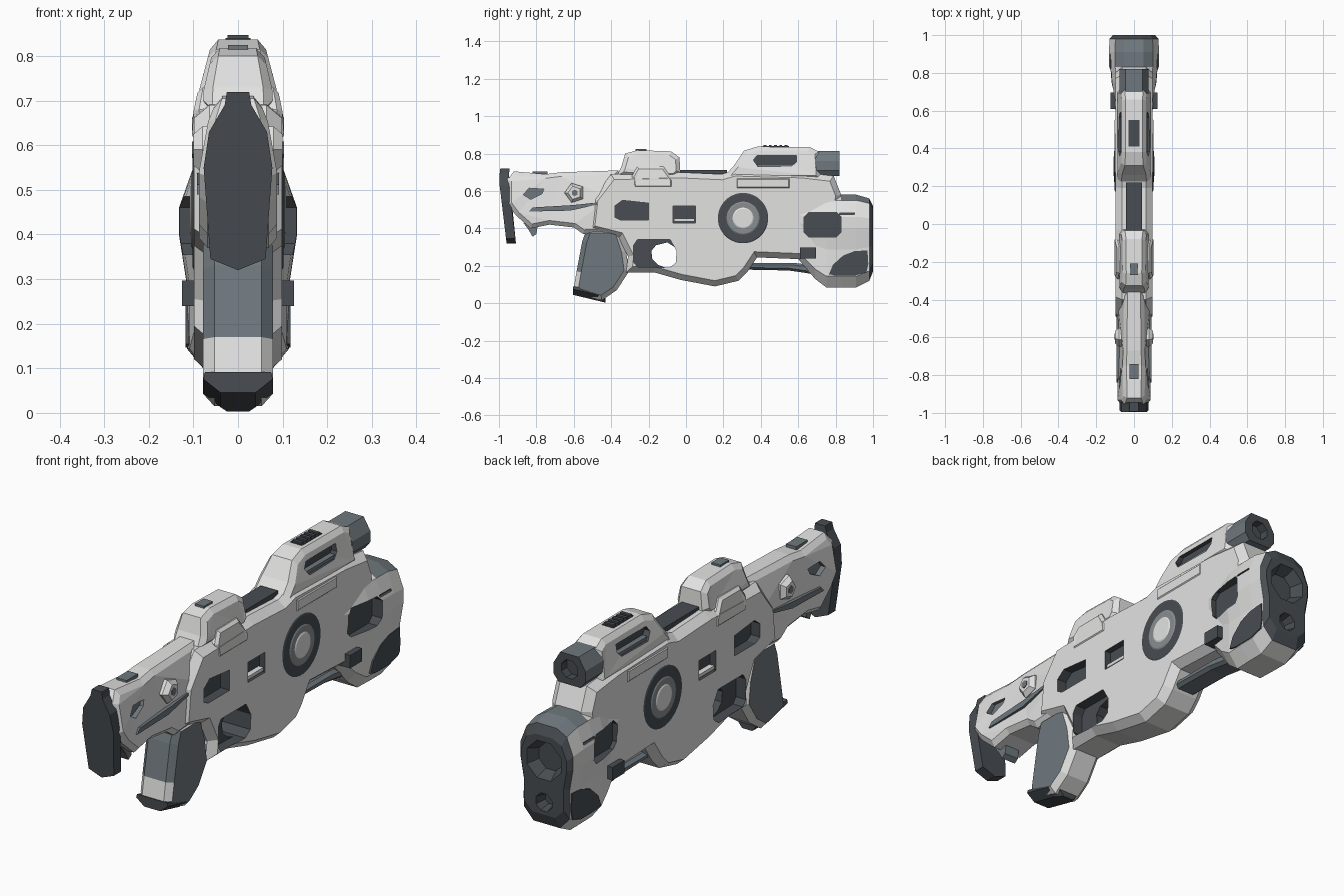
import bpy, bmesh, math

if "Cube" in bpy.data.objects:
    bpy.data.objects.remove(bpy.data.objects["Cube"])


def mat(name, c):
    m = bpy.data.materials.new(name)
    m.diffuse_color = (*c, 1)
    m.use_nodes = True
    m.node_tree.nodes["Principled BSDF"].inputs["Base Color"].default_value = m.diffuse_color
    return m


LIGHT, DARK, SLATE, MID = range(4)
MATS = [mat("light_grey", (0.76, 0.765, 0.755)),
        mat("dark_grey", (0.065, 0.075, 0.085)),
        mat("slate_grey", (0.16, 0.19, 0.21)),
        mat("mid_grey", (0.25, 0.27, 0.28))]


def finish(name, bm, col, rule=None):
    bmesh.ops.recalc_face_normals(bm, faces=bm.faces)
    for f in bm.faces:
        f.normal_update()
        f.material_index = col
        if rule:
            f.material_index = rule(f.calc_center_median(), f.normal)
    me = bpy.data.meshes.new(name)
    bm.to_mesh(me)
    bm.free()
    for m in MATS:
        me.materials.append(m)
    ob = bpy.data.objects.new(name, me)
    bpy.context.collection.objects.link(ob)
    return ob


# side profile (y, z) extruded across x, with optional chamfered sides and taper
def prism(name, pts, w, col, c=0, d=0, x0=None, rule=None, taper=None):
    bm = bmesh.new()
    a, b = (-(w - d), w - d) if x0 is None else (x0, w)
    L = [bm.verts.new((a, y, z)) for y, z in pts]
    R = [bm.verts.new((b, y, z)) for y, z in pts]
    caps = [bm.faces.new(L), bm.faces.new(R)]
    n = len(pts)
    for i in range(n):
        j = (i + 1) % n
        bm.faces.new((L[i], L[j], R[j], R[i]))
    bmesh.ops.recalc_face_normals(bm, faces=bm.faces)
    if c:
        for f in caps:
            bmesh.ops.inset_region(bm, faces=[f], thickness=c, depth=d, use_even_offset=True)
    if taper:
        for v in bm.verts:
            v.co.x *= taper(v.co.z)
        bmesh.ops.triangulate(bm, faces=[f for f in bm.faces if len(f.verts) > 4])
    return finish(name, bm, col, rule)


# skin over equal-length loops of 3D points
def loft(name, loops, col, rule=None):
    bm = bmesh.new()
    rows = [[bm.verts.new(p) for p in l] for l in loops]
    n = len(rows[0])
    for a, b in zip(rows, rows[1:]):
        for i in range(n):
            j = (i + 1) % n
            bm.faces.new((a[i], a[j], b[j], b[i]))
    bm.faces.new(rows[0])
    bm.faces.new(rows[-1])
    return finish(name, bm, col, rule)


def rect(y0, y1, z0, z1, k=0.0):
    if not k:
        return [(y0, z0), (y1, z0), (y1, z1), (y0, z1)]
    return [(y0 + k, z0), (y1 - k, z0), (y1, z0 + k), (y1, z1 - k),
            (y1 - k, z1), (y0 + k, z1), (y0, z1 - k), (y0, z0 + k)]


def circle(a, b, r, n):
    return [(a + r * math.cos(2 * math.pi * (i + .5) / n),
             b + r * math.sin(2 * math.pi * (i + .5) / n)) for i in range(n)]


def mirror(half):
    return half + [(-x, z) for x, z in reversed(half) if x > 1e-6]


def cut(targets, cutter):
    for t in targets:
        m = t.modifiers.new("cut", 'BOOLEAN')
        m.operation, m.solver, m.object = 'DIFFERENCE', 'EXACT', cutter
        bpy.context.view_layer.objects.active = t
        bpy.ops.object.modifier_apply(modifier=m.name)
    bpy.data.objects.remove(cutter)


def recess(targets, pts, floor, col=DARK):
    for s in (1, -1):
        cut(targets, prism("cutter", pts, s * 0.25, col, x0=s * floor))


# main body with trigger guard
body = prism("main_body", [
    (-.40, .69), (-.03, .70), (.19, .69), (.26, .71), (.62, .70), (.79, .68), (.83, .58),
    (.80, .27), (.62, .235), (.38, .245), (.33, .17), (.28, .12), (.155, .09), (-.03, .125),
    (-.17, .165), (-.32, .165), (-.31, .25), (-.36, .35), (-.52, .39), (-.50, .56)],
    .099, LIGHT, .03, .035)

# shoulder stock, narrowing to a ridge along the top
stock = prism("stock", [(-.955, .66), (-.92, .705), (-.75, .69), (-.67, .70), (-.36, .71),
                        (-.385, .56), (-.40, .38), (-.55, .37), (-.60, .405), (-.73, .42),
                        (-.83, .40), (-.91, .47), (-.955, .53)], .088, LIGHT, .022, .02,
              taper=lambda z: 1 - max(0, z - .60) * 4.5)
prism("stock_hook", [(-.87, .43), (-.84, .39), (-.82, .355), (-.80, .37), (-.79, .43)], .035, SLATE)
prism("stock_groove", [(-.84, .49), (-.62, .495), (-.37, .55), (-.60, .525), (-.82, .512)], .092, SLATE)
prism("stock_knob", circle(-.595, .59, .055, 5), .1, LIGHT, .015, .02)
prism("stock_knob_core", circle(-.595, .59, .018, 6), .103, SLATE)
prism("stock_top_button", rect(-.82, -.74, .67, .705), .025, SLATE)
recess([stock], [(-.87, .58), (-.83, .555), (-.77, .585), (-.76, .61), (-.84, .615)], .055, SLATE)

# butt plate leaning against the stock
outline = mirror([(.025, .72), (.03, .69), (.065, .63), (.077, .55), (.062, .345), (0, .32)])
lean = lambda z: -1 + abs(.66 - z) * .12
loft("butt_plate", [[(x, lean(z) + o, z) for x, z in outline] for o in (0, .05)], DARK)

# pistol grip, slate panels on the sides and back
prism("grip", [(-.53, .40), (-.555, .33), (-.585, .17), (-.60, .085), (-.58, .055), (-.45, .015),
               (-.37, .07), (-.305, .17), (-.32, .28), (-.36, .40)], .078, LIGHT, .025, .025,
      rule=lambda c, n: SLATE if abs(n.x) > .95 or (n.y < -.2 and c.z > .16) else LIGHT)
loft("grip_cap", [[(x * k, y, z + (y + .6) * -.24) for x, y in
                   ((-.078, -.605), (.078, -.605), (.078, -.47), (.05, -.43), (-.05, -.43), (-.078, -.47))]
                  for k, z in ((.5, .044), (1, .075), (.95, .09))], DARK)

# trigger opening and trigger block
cut([body], prism("cutter", [(-.26, .195), (-.09, .19), (-.055, .215), (-.05, .28), (-.085, .34),
                             (-.26, .34), (-.28, .31), (-.28, .22)], .3, DARK))
prism("trigger_block", [(-.29, .18), (-.08, .18), (-.15, .205), (-.18, .235), (-.185, .28),
                        (-.16, .31), (-.10, .325), (-.06, .30), (-.06, .35), (-.29, .35)], .05, DARK)

# muzzle shell, octagonal upper lobe running into a lower lobe
half = [(.38, 1), (.76, .94), (1, .76), (1, .63), (.87, .41), (.87, .12), (.5, 0)]
sections = [(.58, .095, .26, .54), (.69, .113, .13, .57), (.75, .125, .085, .58), (.83, .131, .085, .58),
            (.91, .132, .085, .58), (.98, .13, .12, .56), (1.0, .112, .17, .52)]


def muzzle_col(c, n):
    if c.y > .98 or n.y > .9:
        return DARK
    return SLATE if c.y > .83 and c.z > .54 else LIGHT


muzzle = loft("muzzle", [[(x * w, y, b + z * (t - b)) for x, z in mirror(half)]
                         for y, w, b, t in sections], LIGHT, muzzle_col)
for name, z, r in (("bore", .41, .09), ("lower_bore", .225, .042)):
    cut([muzzle], loft("cutter", [[(x, y, v) for x, v in circle(0, z, r * k, 8)]
                                  for y, k in ((.95, .7), (1.05, 1.3))], DARK))
for s in (1, -1):
    prism("muzzle_side_patch", [(.765, .155), (.785, .205), (.84, .255), (.90, .278), (.97, .283), (.975, .21),
                                (.965, .165), (.90, .147), (.80, .147)], s * .118, DARK, x0=s * .1)
prism("muzzle_side_stud", rect(.61, .695, .24, .297), .125, DARK)

# side windows
recess([body, muzzle], rect(.63, .83, .355, .485, .025), .08)
recess([muzzle], rect(.82, .90, .475, .485), .115)
recess([body], [(-.38, .46), (-.35, .445), (-.20, .445), (-.20, .535), (-.34, .55), (-.38, .52)], .055)
recess([body], rect(-.07, .05, .43, .52), .07)
prism("window_bar", rect(-.065, .045, .437, .452), .094, LIGHT)

# round side dials
for name, r, w, col in (("dial_ring", .135, .102, DARK), ("dial_inner", .088, .105, MID),
                        ("dial_centre", .056, .108, LIGHT)):
    prism(name, circle(.305, .455, r, 32), w, col, .006, .003)

# under-barrel rail
prism("under_rail", [(.30, .18), (.55, .175), (.72, .15), (.72, .20), (.58, .215), (.32, .215)],
      .055, SLATE, .012, .015)

# front sight housing, side rails and ribbed top
narrow = lambda z: 1 - max(0, z - .72) * 3
housing = prism("sight_housing", [(.19, .66), (.26, .74), (.31, .815), (.38, .837), (.66, .835),
                                  (.71, .81), (.72, .66)], .088, LIGHT, .022, .02, taper=narrow)
recess([housing], [(.36, .765), (.385, .73), (.565, .73), (.59, .755), (.59, .79), (.38, .79)], .048)
prism("housing_slot_sill", [(.385, .731), (.565, .731), (.58, .745), (.375, .745)], .072, SLATE)
prism("side_rail", rect(.27, .555, .615, .668), .103, LIGHT, .006, .006)
prism("rib_base", rect(.41, .55, .82, .84), .028, DARK)
for i in range(5):
    prism("rib", rect(.415 + i * .028, .43 + i * .028, .83, .847), .024, DARK)

# faceted scope nose with recessed lens
hexa = mirror([(.045, .815), (.078, .76), (.078, .71), (.055, .68)])
nose = loft("scope_nose", [[(x, y, z) for x, z in hexa] for y in (.69, .82)], SLATE,
            lambda c, n: DARK if n.y > .9 else SLATE)
cut([nose], loft("cutter", [[(x, y, z) for x, z in circle(0, .748, .043, 8)] for y in (.78, .9)], DARK))

# dark top strip and rear sight block
prism("top_strip", rect(-.06, .22, .67, .713), .042, DARK)
prism("rear_sight", [(-.37, .68), (-.345, .73), (-.325, .80), (-.26, .818), (-.08, .812),
                     (-.035, .78), (-.03, .70), (-.06, .67)], .078, LIGHT, .022, .02, taper=narrow)
prism("rear_sight_clamp", [(-.28, .615), (-.07, .615), (-.07, .66), (-.12, .73), (-.26, .73), (-.29, .68)],
      .103, LIGHT, .012, .012, taper=lambda z: 1 - max(0, z - .66) * 2)
prism("rear_sight_button", rect(-.27, -.21, .80, .825), .022, SLATE)
